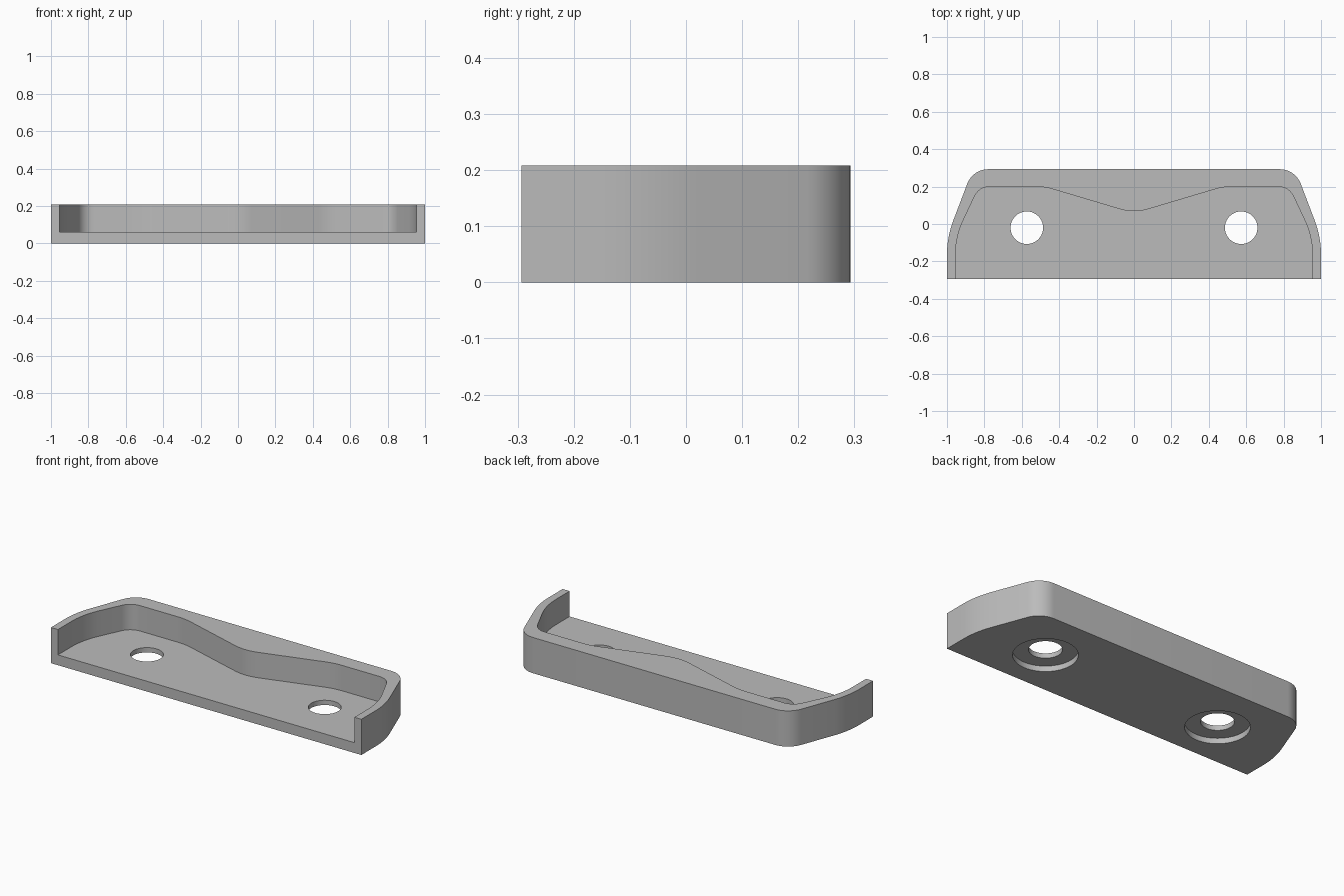
import bpy, math
from mathutils import Vector

if "Cube" in bpy.data.objects:
    bpy.data.objects.remove(bpy.data.objects["Cube"], do_unlink=True)

HEIGHT, FLOOR, BORE = 0.208, 0.06, 0.032
FRONT = -0.293


def fillet(corners, steps=10):
    """Round each (x, y, radius) corner of a closed outline."""
    points = []
    for i, (x, y, r) in enumerate(corners):
        c = Vector((x, y))
        a = (Vector(corners[i - 1][:2]) - c).normalized()
        b = (Vector(corners[(i + 1) % len(corners)][:2]) - c).normalized()
        if r == 0:
            points.append(c)
            continue
        half = a.angle(b) / 2
        centre = c + (a + b).normalized() * r / math.sin(half)
        start = c + a * r / math.tan(half) - centre
        end = c + b * r / math.tan(half) - centre
        sweep = math.atan2(start.x * end.y - start.y * end.x, start.dot(end))
        for k in range(steps + 1):
            t = sweep * k / steps
            points.append(centre + Vector((
                start.x * math.cos(t) - start.y * math.sin(t),
                start.x * math.sin(t) + start.y * math.cos(t))))
    return points


def mirrored(half):
    """Complete a right-hand outline; a point on x = 0 is kept once."""
    return half + [(-x, y, r) for x, y, r in reversed(half) if x > 0]


def prism(name, outline, z0, z1):
    n = len(outline)
    verts = [(p[0], p[1], z) for z in (z0, z1) for p in outline]
    faces = [list(reversed(range(n))), list(range(n, 2 * n))]
    faces += [(i, (i + 1) % n, n + (i + 1) % n, n + i) for i in range(n)]
    mesh = bpy.data.meshes.new(name)
    mesh.from_pydata(verts, [], faces)
    obj = bpy.data.objects.new(name, mesh)
    bpy.context.collection.objects.link(obj)
    return obj


def circle(x, y, r, n=64):
    return [(x + r * math.cos(math.tau * i / n), y + r * math.sin(math.tau * i / n))
            for i in range(n)]


def cut(body, cutter):
    cutter.hide_render = True
    mod = body.modifiers.new("cut", 'BOOLEAN')
    mod.operation, mod.solver, mod.object = 'DIFFERENCE', 'EXACT', cutter
    bpy.context.view_layer.objects.active = body
    bpy.ops.object.modifier_apply(modifier=mod.name)
    bpy.data.objects.remove(cutter, do_unlink=True)


# Outer tray block
outer = mirrored([(1, FRONT, 0), (1, -0.07, 0.52), (0.862, 0.293, 0.12)])
tray = prism("bracket_tray", fillet(outer), 0, HEIGHT)

# Open-fronted pocket with a shallow point in the back wall
inner = mirrored([(0.955, -0.5, 0), (0.955, -0.07, 0.45), (0.828, 0.2, 0.09),
                  (0.48, 0.2, 0.35), (0, 0.057, 0.27)])
cut(tray, prism("pocket_cutter", fillet(inner), FLOOR, 0.4))

# Screw holes, counterbored from below
for x in (-0.573, 0.573):
    cut(tray, prism("hole_cutter", circle(x, -0.02, 0.087), -0.1, 0.1))
    cut(tray, prism("counterbore_cutter", circle(x, -0.02, 0.168), -0.1, BORE))

# Plain grey finish
grey = bpy.data.materials.new("plain_grey")
grey.use_nodes = True
colour = (0.5, 0.5, 0.5, 1)
grey.diffuse_color = colour
grey.node_tree.nodes["Principled BSDF"].inputs["Base Color"].default_value = colour
tray.data.materials.clear()
tray.data.materials.append(grey)

bpy.ops.object.select_all(action='DESELECT')
tray.select_set(True)
bpy.context.view_layer.objects.active = tray
bpy.ops.object.shade_smooth_by_angle(angle=math.radians(30))
